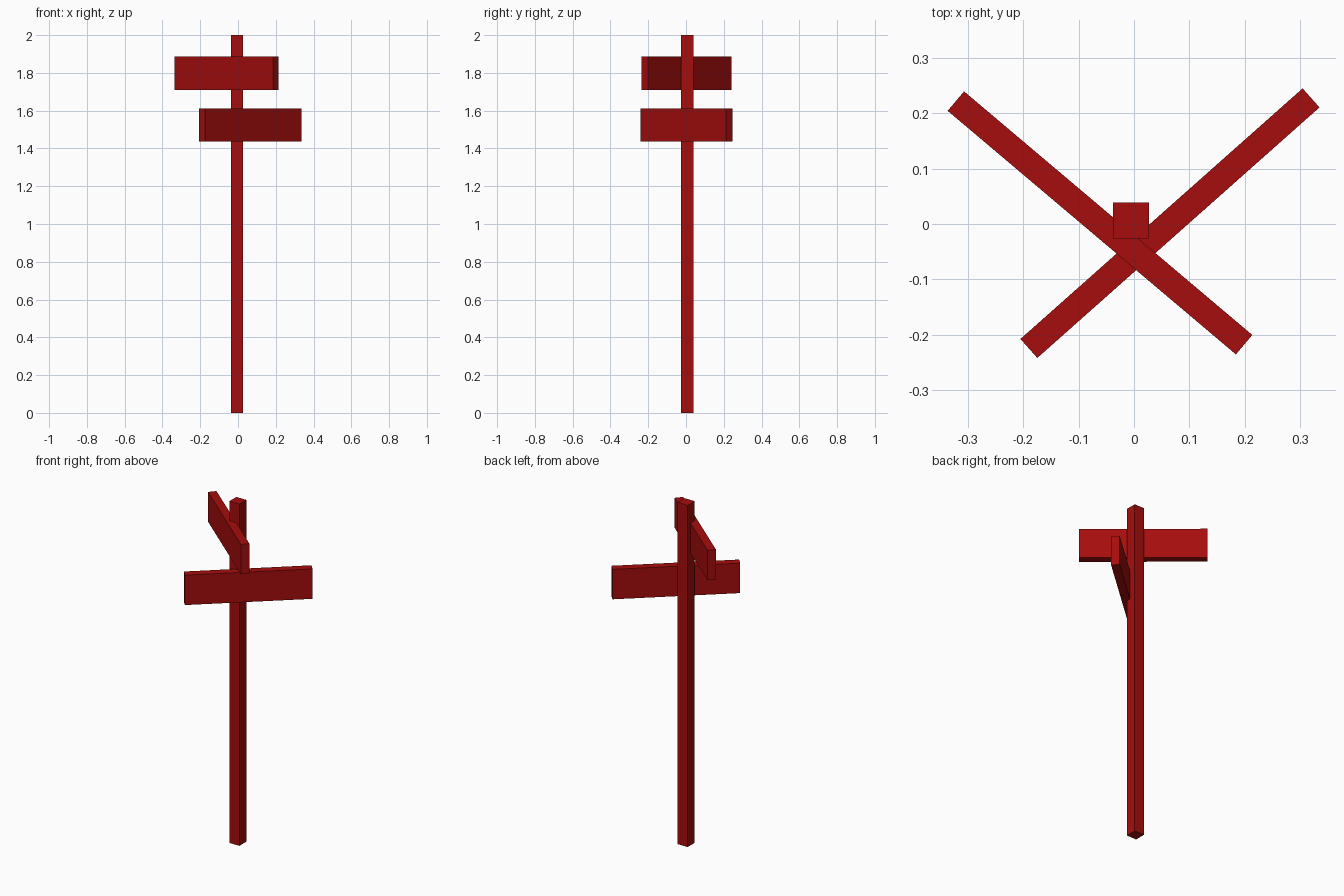
import bpy
from math import radians

cube = bpy.data.objects.get("Cube")
if cube:
    bpy.data.objects.remove(cube, do_unlink=True)

red = bpy.data.materials.new("deep_red_paint")
red.use_nodes = True
colour = (0.38, 0.004, 0.004, 1)
red.diffuse_color = colour
red.node_tree.nodes["Principled BSDF"].inputs["Base Color"].default_value = colour


def beam(name, size, centre, turn=0):
    """Plain box of the given size, turned about the vertical axis."""
    bpy.ops.mesh.primitive_cube_add(size=1, location=centre, rotation=(0, 0, radians(turn)))
    obj = bpy.context.object
    obj.name = obj.data.name = name
    obj.scale = size
    bpy.ops.object.transform_apply(location=False, rotation=False, scale=True)
    obj.data.materials.append(red)
    return obj


# Square post
beam("post", (0.065, 0.065, 2), (-0.005, 0.006, 1))

# Two boards fixed to adjoining sides of the post
board_size = (0.682, 0.046, 0.175)
beam("upper_board", board_size, (-0.0615, 0.002, 1.798), -40.2)
beam("lower_board", board_size, (0.065, 0.0015, 1.525), 41.6)
